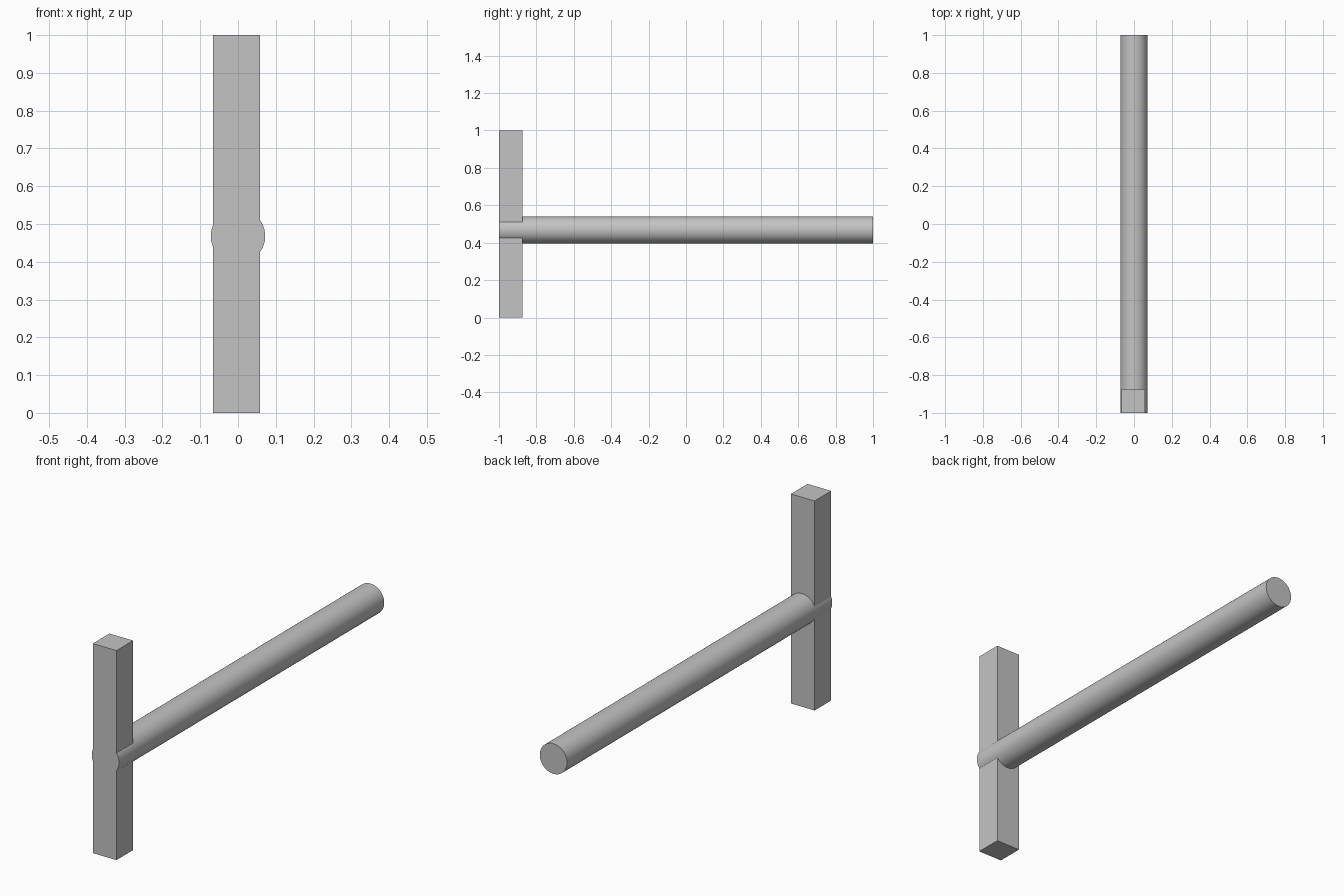
import bpy
import math

cube = bpy.data.objects.get("Cube")
if cube:
    bpy.data.objects.remove(cube, do_unlink=True)

# Single plain grey
grey = bpy.data.materials.new("plain_grey")
grey.use_nodes = True
colour = (0.55, 0.55, 0.55, 1)
grey.diffuse_color = colour
grey.node_tree.nodes["Principled BSDF"].inputs["Base Color"].default_value = colour


def finish(name):
    part = bpy.context.object
    part.name = part.data.name = name
    part.data.materials.append(grey)
    return part


# Square upright post at the front
bpy.ops.mesh.primitive_cube_add(size=1, location=(-0.004, -0.9375, 0.5))
post = finish("upright_post")
post.scale = (0.125, 0.125, 1)
bpy.ops.object.transform_apply(location=False, rotation=False, scale=True)

# Long round rod running back through the post
bpy.ops.mesh.primitive_cylinder_add(
    vertices=64, radius=0.072, depth=2,
    location=(0, 0, 0.468), rotation=(math.pi / 2, 0, 0))
finish("round_rod")
bpy.ops.object.shade_smooth_by_angle(angle=math.radians(30))
